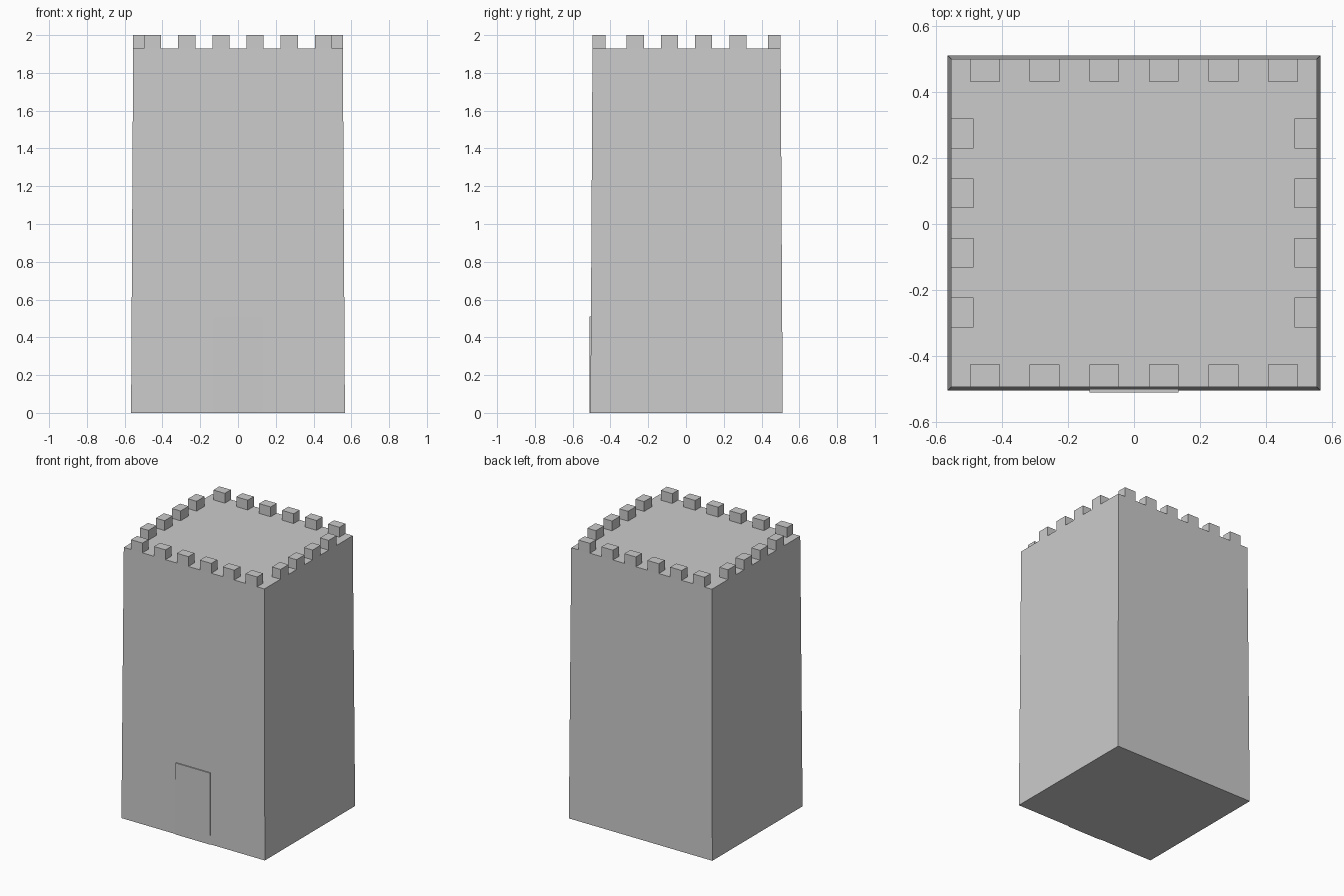
import bpy
import bmesh
from mathutils import Matrix, Vector

cube = bpy.data.objects.get("Cube")
if cube:
    bpy.data.objects.remove(cube, do_unlink=True)

stone = bpy.data.materials.new("grey_stone")
stone.use_nodes = True
GREY = (0.6, 0.6, 0.6, 1)
stone.diffuse_color = GREY
stone.node_tree.nodes["Principled BSDF"].inputs["Base Color"].default_value = GREY

WALL_TOP, HEIGHT = 1.93, 2.0
BASE_X, BASE_Y = 0.566, 0.509
TOP_X, TOP_Y = 0.555, 0.498
MID_Y = 0.003
PITCH = 0.181
WIDTH = PITCH / 2
DEPTH = 0.068


def box(name, size, centre, taper=(1, 1)):
    """Box whose top face is scaled by taper."""
    bm = bmesh.new()
    bmesh.ops.create_cube(bm, size=1, matrix=Matrix.Diagonal((*size, 1)))
    for v in bm.verts:
        if v.co.z > 0:
            v.co.x *= taper[0]
            v.co.y *= taper[1]
    mesh = bpy.data.meshes.new(name)
    bm.to_mesh(mesh)
    bm.free()
    mesh.materials.append(stone)
    obj = bpy.data.objects.new(name, mesh)
    obj.location = Vector(centre)
    bpy.context.collection.objects.link(obj)
    return obj


# Tapered tower body
box("tower_body", (2 * BASE_X, 2 * BASE_Y, WALL_TOP), (0, MID_Y, WALL_TOP / 2),
    (TOP_X / BASE_X, TOP_Y / BASE_Y))

# Door slab, upright against the sloping front wall
box("door", (0.27, 0.03, 0.51), (0, -0.496, 0.255))

# Battlements: six on the front and back, four on each side
merlon_h = HEIGHT - WALL_TOP
merlon_z = WALL_TOP + merlon_h / 2
for side, label_x, label_y in ((-1, "right", "front"), (1, "left", "back")):
    for i in range(6):
        box(f"{label_y}_merlon_{i + 1}", (WIDTH, DEPTH, merlon_h),
            ((i - 2.5) * PITCH, MID_Y + side * (TOP_Y - DEPTH / 2), merlon_z))
    for i in range(4):
        box(f"{label_x}_merlon_{i + 1}", (DEPTH, WIDTH, merlon_h),
            (side * (TOP_X - DEPTH / 2), MID_Y + (i - 1.5) * PITCH, merlon_z))
